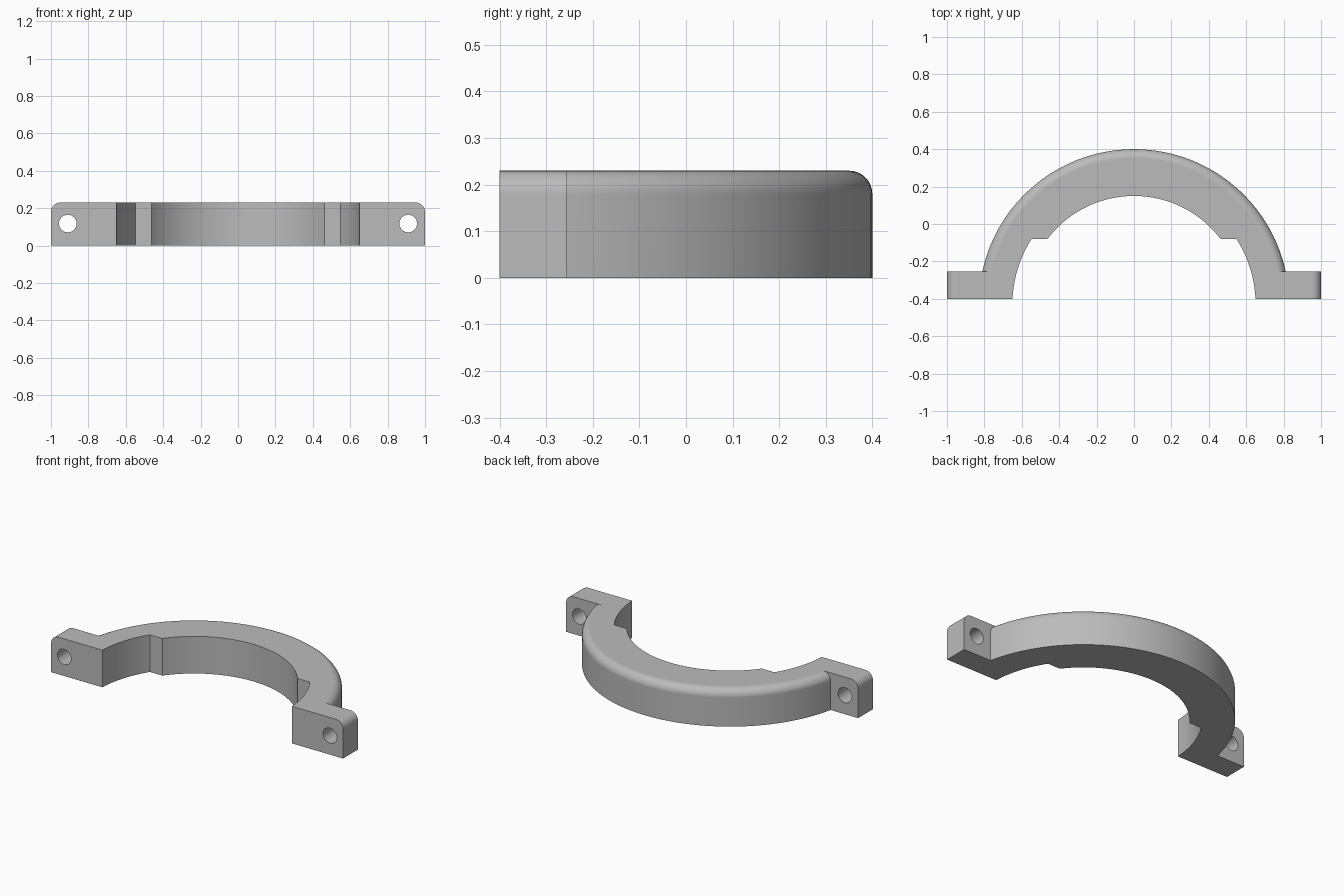
import bpy, bmesh, math

cube = bpy.data.objects.get("Cube")
if cube:
    bpy.data.objects.remove(cube, do_unlink=True)

HEIGHT = 0.23
CENTRE_Y = -0.43      # common centre of all the arcs
OUTER_R, BORE_R, LIP_R = 0.83, 0.65, 0.58
FRONT, TAB_BACK, STEP_Y = -0.4, -0.255, -0.08
FILLET = 0.05

grey = bpy.data.materials.new("light grey")
grey.use_nodes = True
colour = (0.5, 0.5, 0.5, 1)
grey.diffuse_color = colour
grey.node_tree.nodes["Principled BSDF"].inputs["Base Color"].default_value = colour


def arc(radius, y_start, y_end, steps):
    """Points of the right or left half arc, or over the top if the y are equal."""
    a = math.asin((y_start - CENTRE_Y) / radius)
    b = math.asin((y_end - CENTRE_Y) / radius)
    if y_start == y_end:
        b = math.pi - a
    return [(radius * math.cos(a + (b - a) * i / steps),
             CENTRE_Y + radius * math.sin(a + (b - a) * i / steps))
            for i in range(steps + 1)]


def prism(name, outline, z0, z1, rounded=None):
    """Extrude an outline upward and fillet the edges chosen by a rule."""
    bm = bmesh.new()
    base = bm.faces.new([bm.verts.new((x, y, z0)) for x, y in outline])
    up = bmesh.ops.extrude_face_region(bm, geom=[base])["geom"]
    bmesh.ops.translate(bm, vec=(0, 0, z1 - z0),
                        verts=[v for v in up if isinstance(v, bmesh.types.BMVert)])
    bmesh.ops.recalc_face_normals(bm, faces=bm.faces)
    if rounded:
        edges = [e for e in bm.edges
                 if all(v.co.z > z1 - 1e-4 for v in e.verts) and rounded(e)]
        bmesh.ops.bevel(bm, geom=edges, offset=FILLET, segments=8, profile=0.5,
                        affect='EDGES', clamp_overlap=False)
    mesh = bpy.data.meshes.new(name)
    bm.to_mesh(mesh)
    bm.free()
    mesh.materials.append(grey)
    obj = bpy.data.objects.new(name, mesh)
    bpy.context.collection.objects.link(obj)
    return obj


def combine(target, other, operation):
    """Apply a boolean and discard the helper."""
    mod = target.modifiers.new("combine", 'BOOLEAN')
    mod.object, mod.operation, mod.solver = other, operation, 'EXACT'
    bpy.ops.object.select_all(action='DESELECT')
    bpy.context.view_layer.objects.active = target
    target.select_set(True)
    bpy.ops.object.modifier_apply(modifier=mod.name)
    bpy.data.objects.remove(other, do_unlink=True)


# Half-round body with a filleted top rim; its chord is buried in the tab bar
chord = -0.33
clamp = prism("clamp_half", arc(OUTER_R, chord, chord, 96), 0, HEIGHT,
              lambda e: any(v.co.y > chord + 1e-4 for v in e.verts))

# Bar that becomes the two tabs, with rounded upper ends
bar = prism("tab_bar", [(-1, FRONT), (1, FRONT), (1, TAB_BACK), (-1, TAB_BACK)],
            0, HEIGHT, lambda e: abs(e.verts[0].co.x - e.verts[1].co.x) < 1e-4)
combine(clamp, bar, 'UNION')

# Bore: wide at the mouth, stepping in to a smaller radius
right = arc(BORE_R, CENTRE_Y, STEP_Y, 20)
left = [(-x, y) for x, y in reversed(right)]
outline = ([(BORE_R, -0.6)] + right + arc(LIP_R, STEP_Y, STEP_Y, 64)
           + left + [(-BORE_R, -0.6)])
combine(clamp, prism("bore_cutter", outline, -0.1, HEIGHT + 0.1), 'DIFFERENCE')

# Bolt holes through the tabs
for side in (-1, 1):
    bpy.ops.mesh.primitive_cylinder_add(vertices=40, radius=0.047, depth=0.5,
                                        location=(side * 0.91, -0.33, 0.118),
                                        rotation=(math.pi / 2, 0, 0))
    hole = bpy.context.object
    hole.name = "hole_cutter"
    hole.data.materials.append(grey)
    combine(clamp, hole, 'DIFFERENCE')

# Merge leftover coplanar seams, then shade smoothly with crisp edges
bm = bmesh.new()
bm.from_mesh(clamp.data)
bmesh.ops.remove_doubles(bm, verts=bm.verts, dist=1e-5)
bmesh.ops.dissolve_limit(bm, angle_limit=0.005, verts=bm.verts, edges=bm.edges)
bm.to_mesh(clamp.data)
bm.free()
bpy.ops.object.select_all(action='DESELECT')
bpy.context.view_layer.objects.active = clamp
clamp.select_set(True)
bpy.ops.object.shade_smooth_by_angle(angle=math.radians(25))
normals = clamp.modifiers.new("weighted_normals", 'WEIGHTED_NORMAL')
normals.keep_sharp = True
